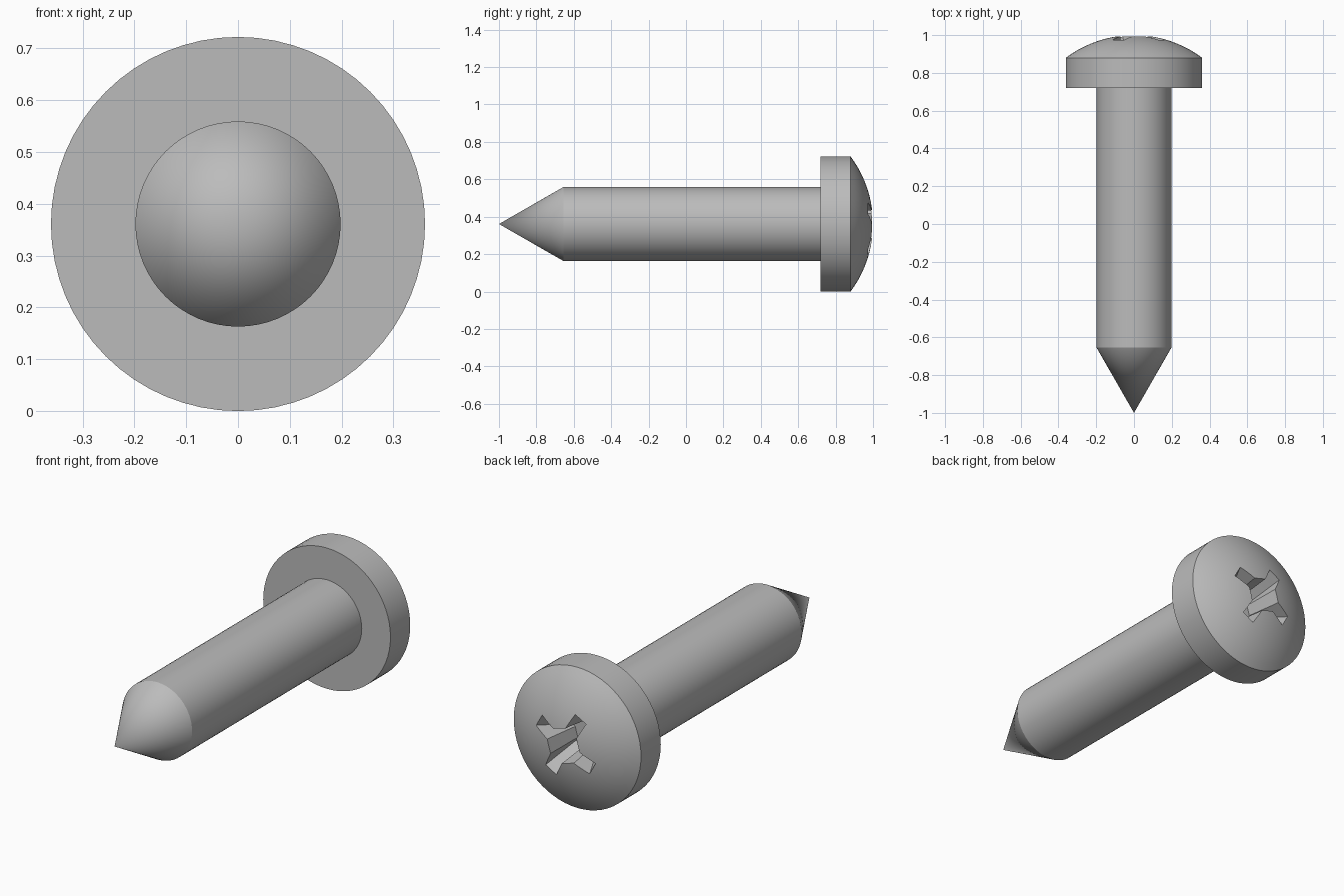
import bpy, bmesh
from math import sin, cos, asin, radians, pi
from mathutils import Vector

RADIUS = 0.361            # head radius, also the height of the axis
SHAFT = 0.198
SEGMENTS = 64
AXIS = Vector((0, 0, RADIUS))

cube = bpy.data.objects.get("Cube")
if cube:
    bpy.data.objects.remove(cube, do_unlink=True)

steel = bpy.data.materials.new("grey steel")
steel.use_nodes = True
grey = (0.5, 0.5, 0.5, 1)
steel.diffuse_color = grey
steel.node_tree.nodes["Principled BSDF"].inputs["Base Color"].default_value = grey


def finish(bm, name):
    bmesh.ops.remove_doubles(bm, verts=bm.verts, dist=1e-5)
    bmesh.ops.recalc_face_normals(bm, faces=bm.faces)
    mesh = bpy.data.meshes.new(name)
    bm.to_mesh(mesh)
    bm.free()
    mesh.materials.append(steel)
    obj = bpy.data.objects.new(name, mesh)
    bpy.context.collection.objects.link(obj)
    return obj


def lathe(name, profile):
    """Turn a (radius, y) profile around the screw axis."""
    bm = bmesh.new()
    verts = [bm.verts.new(AXIS + Vector((r, y, 0))) for r, y in profile]
    edges = [bm.edges.new(pair) for pair in zip(verts, verts[1:])]
    bmesh.ops.spin(bm, geom=verts + edges, cent=AXIS, axis=(0, 1, 0),
                   angle=2 * pi, steps=SEGMENTS, use_merge=True)
    return finish(bm, name)


def select_only(obj):
    bpy.ops.object.select_all(action='DESELECT')
    obj.select_set(True)
    bpy.context.view_layer.objects.active = obj


# Shaft with its conical point
shaft = lathe("shaft", [(0, -1), (SHAFT, -0.655), (SHAFT, 0.73), (0, 0.73)])

# Pan head with a spherical crown
rim_y = 0.88
rise = 1 - rim_y
ball = (RADIUS ** 2 + rise ** 2) / (2 * rise)
sweep = asin(RADIUS / ball)
crown = [(ball * sin(sweep * i / 10), 1 - ball + ball * cos(sweep * i / 10))
         for i in range(10, -1, -1)]
head = lathe("head", [(0, 0.72), (RADIUS, 0.72)] + crown)


# Cross-shaped driver recess, tapering inwards
def cross_ring(bm, y, arm, half_width, core):
    ring = []
    for k in range(4):
        a = radians(29 + 90 * k)
        for r, w in ((core, -half_width), (arm, -half_width),
                     (arm, half_width), (core, half_width)):
            ring.append(bm.verts.new(AXIS + Vector(
                (r * cos(a) - w * sin(a), y, r * sin(a) + w * cos(a)))))
    return ring


bm = bmesh.new()
rings = [cross_ring(bm, *row) for row in (
    (1.03, 0.19, 0.037, 0.088),
    (0.97, 0.172, 0.035, 0.084),
    (0.80, 0.085, 0.026, 0.064))]
for low, high in zip(rings, rings[1:]):
    for i in range(len(low)):
        j = (i + 1) % len(low)
        bm.faces.new((low[i], low[j], high[j], high[i]))
bm.faces.new(rings[0])
bm.faces.new(rings[-1])
cutter = finish(bm, "recess_cutter")
cutter.hide_render = True

cut = head.modifiers.new("recess", 'BOOLEAN')
cut.operation = 'DIFFERENCE'
cut.solver = 'EXACT'
cut.object = cutter
select_only(head)
bpy.ops.object.modifier_apply(modifier=cut.name)
bpy.data.objects.remove(cutter, do_unlink=True)

for part in (shaft, head):
    select_only(part)
    bpy.ops.object.shade_smooth_by_angle(angle=radians(25))
